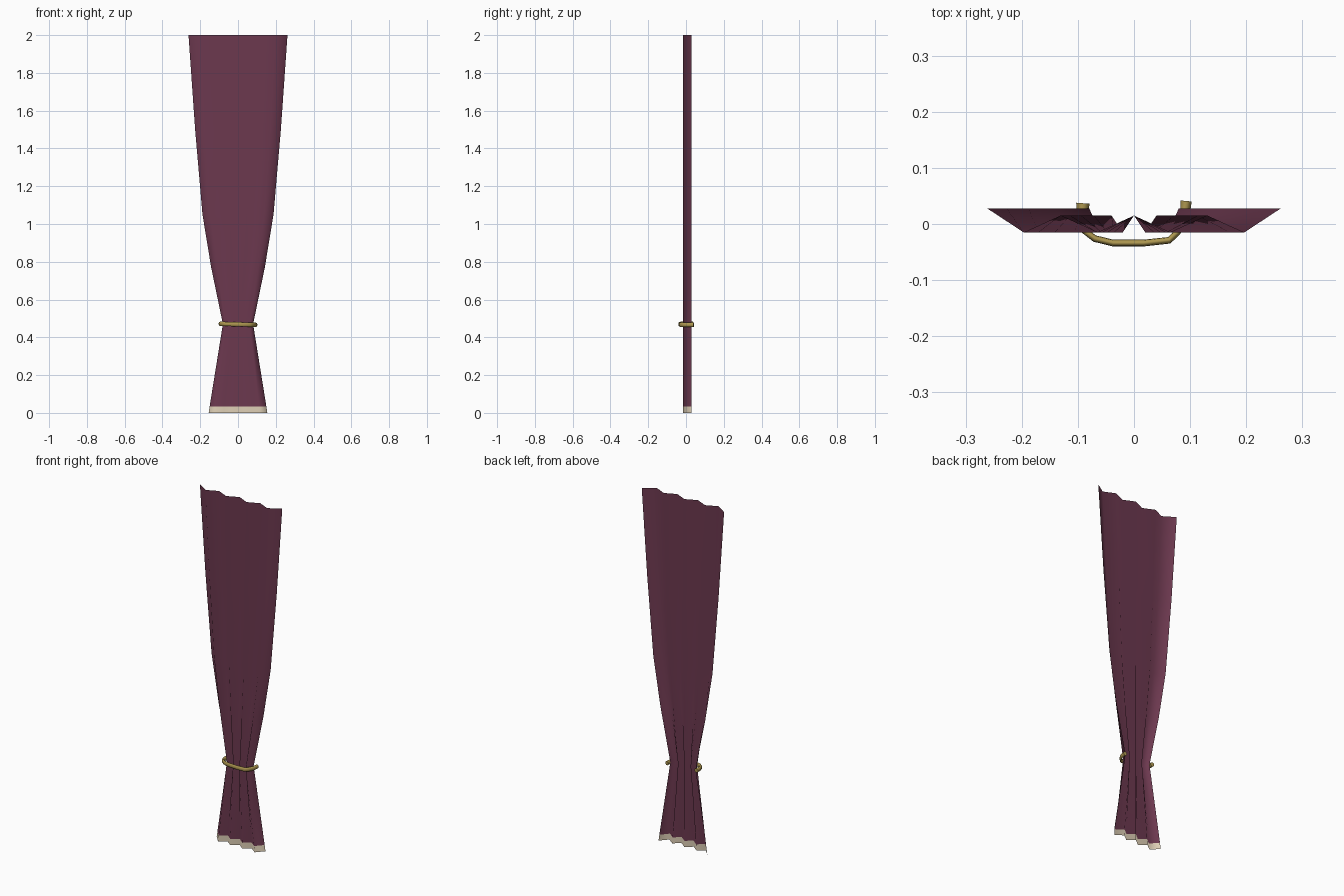
import bpy, bmesh
from math import cos, sin, pi
from mathutils import Vector

if "Cube" in bpy.data.objects:
    bpy.data.objects.remove(bpy.data.objects["Cube"])


def material(name, rgb):
    m = bpy.data.materials.new(name)
    m.use_nodes = True
    m.diffuse_color = (*rgb, 1)
    bsdf = m.node_tree.nodes["Principled BSDF"]
    bsdf.inputs["Base Color"].default_value = (*rgb, 1)
    bsdf.inputs["Roughness"].default_value = 0.8
    return m


def finish(name, bm, mats):
    me = bpy.data.meshes.new(name)
    bm.to_mesh(me)
    bm.free()
    for m in mats:
        me.materials.append(m)
    ob = bpy.data.objects.new(name, me)
    bpy.context.collection.objects.link(ob)
    return ob


plum = material("plum cloth", (0.15, 0.04, 0.078))
cream = material("cream hem", (0.74, 0.63, 0.47))
gold = material("gold cord", (0.42, 0.31, 0.08))

# Curtain: pleated sheet, gathered at the tie and flaring to the hem
HEM = 0.035
widths = [(0, 0.155), (HEM, 0.15), (0.47, 0.08), (0.77, 0.142),
          (1.05, 0.188), (1.5, 0.227), (2, 0.262)]
folds = [0.028] + [-0.015, 0.015] * 3 + [-0.015, 0.028]
bm = bmesh.new()
rows = [[bm.verts.new((w * (i / 4 - 1), y, z)) for i, y in enumerate(folds)]
        for z, w in widths]
for low, high in zip(rows, rows[1:]):
    for i in range(len(folds) - 1):
        f = bm.faces.new((low[i], low[i + 1], high[i + 1], high[i]))
        f.smooth = True
        f.material_index = int(f.calc_center_median().z < HEM)
finish("curtain", bm, [plum, cream])

# Tieback: flattened cord wrapped round the front, x / y / half depth
path = [(-0.091, 0.037, 0.012), (-0.093, 0.01, 0.009), (-0.087, -0.013, 0.006),
        (-0.07, -0.026, 0.006), (-0.037, -0.034, 0.006), (0.017, -0.034, 0.006),
        (0.063, -0.029, 0.006), (0.077, -0.015, 0.006), (0.09, 0.01, 0.008),
        (0.093, 0.041, 0.01)]
SIDES = 10
bm = bmesh.new()
rings = []
for i, (x, y, depth) in enumerate(path):
    before, after = path[max(i - 1, 0)], path[min(i + 1, len(path) - 1)]
    t = Vector((after[0] - before[0], after[1] - before[1], 0)).normalized()
    out = Vector((t.y, -t.x, 0))
    centre = Vector((x, y, 0.469 - 0.03 * x))
    rings.append([bm.verts.new(centre + out * depth * cos(a) + Vector((0, 0, 0.012 * sin(a))))
                  for a in (2 * pi * k / SIDES for k in range(SIDES))])
for a, b in zip(rings, rings[1:]):
    for k in range(SIDES):
        n = (k + 1) % SIDES
        bm.faces.new((a[k], a[n], b[n], b[k])).smooth = True
for ring in (rings[0], rings[-1]):
    bm.faces.new(ring)
bmesh.ops.recalc_face_normals(bm, faces=bm.faces[:])
finish("tieback", bm, [gold])
